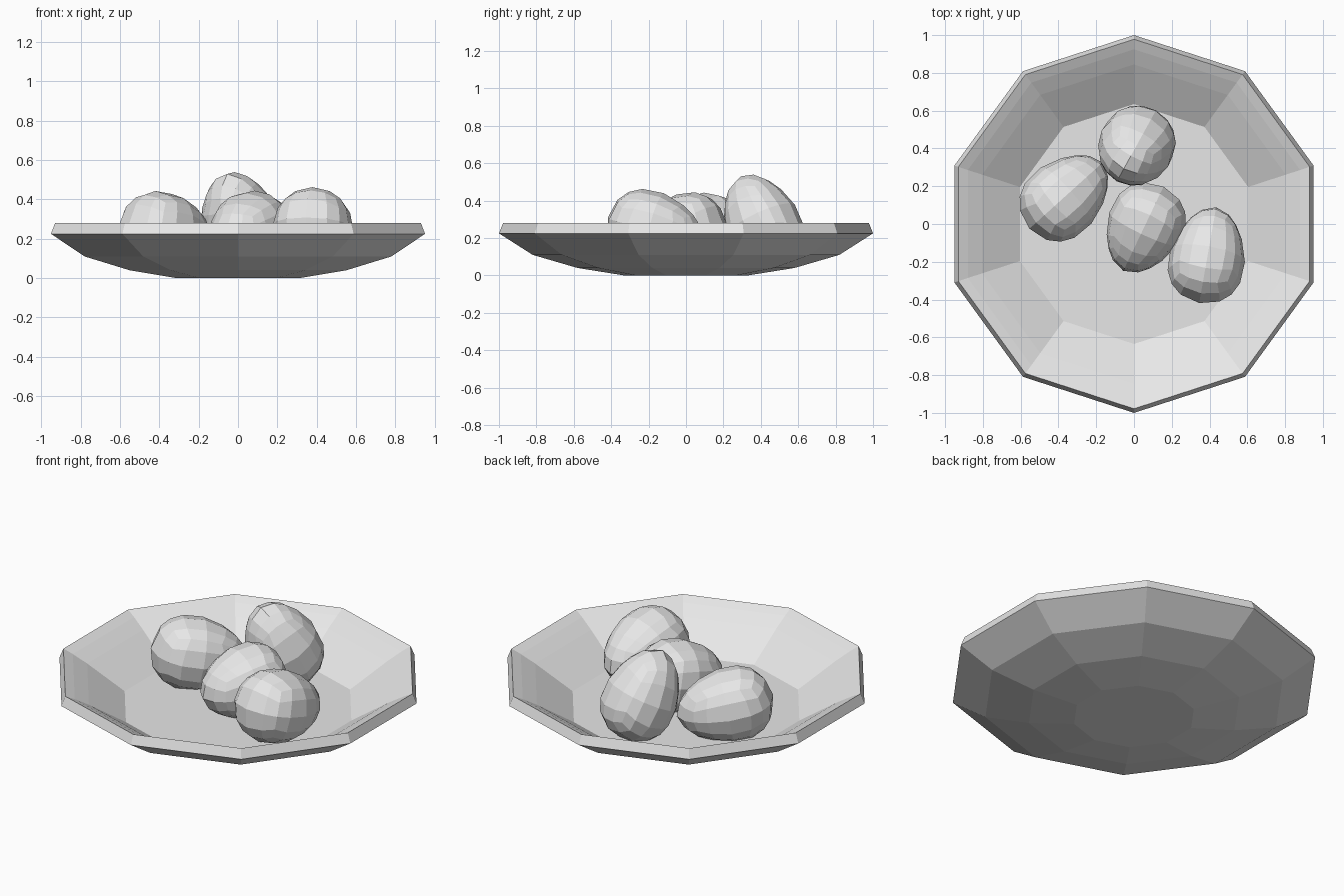
import bpy
import bmesh
import math
from mathutils import Vector

cube = bpy.data.objects.get("Cube")
if cube:
    bpy.data.objects.remove(cube, do_unlink=True)

# One plain grey for everything
grey = bpy.data.materials.new("plain_grey")
grey.use_nodes = True
grey.diffuse_color = (0.8, 0.8, 0.8, 1)
grey.node_tree.nodes["Principled BSDF"].inputs["Base Color"].default_value = grey.diffuse_color


def add_object(name, bm):
    """Turn a bmesh into a flat-shaded object."""
    bmesh.ops.recalc_face_normals(bm, faces=bm.faces)
    mesh = bpy.data.meshes.new(name)
    bm.to_mesh(mesh)
    bm.free()
    mesh.materials.append(grey)
    obj = bpy.data.objects.new(name, mesh)
    bpy.context.collection.objects.link(obj)
    return obj


def make_bowl(profile, sides):
    """Spin a (radius, height) profile into rings, capped at both ends."""
    bm = bmesh.new()
    rings = []
    for r, z in profile:
        angles = [math.pi / 2 + math.tau * i / sides for i in range(sides)]
        rings.append([bm.verts.new((r * math.cos(a), r * math.sin(a), z)) for a in angles])
    for low, high in zip(rings, rings[1:]):
        for i in range(sides):
            j = (i + 1) % sides
            bm.faces.new((low[i], low[j], high[j], high[i]))
    bm.faces.new(rings[0])
    bm.faces.new(rings[-1])
    return add_object("bowl", bm)


def make_egg(name, centre, axis, half_length=0.265, radius=0.2, taper=0.2):
    """Rounded cube stretched into an egg; axis points to the narrow end."""
    bm = bmesh.new()
    bmesh.ops.create_cube(bm, size=2)
    bmesh.ops.subdivide_edges(bm, edges=bm.edges[:], cuts=3, use_grid_fill=True)
    for v in bm.verts:
        v.co.normalize()
        width = radius * (1 - taper * v.co.z)
        v.co = Vector((v.co.x * width, v.co.y * width, v.co.z * half_length))
    egg = add_object(name, bm)
    egg.location = centre
    egg.rotation_euler = Vector(axis).to_track_quat('Z', 'Y').to_euler()
    return egg


# Bowl: outside from the foot up, over the rim, then down to the floor
make_bowl([(0.33, 0), (0.58, 0.04), (0.82, 0.11), (1.0, 0.225), (0.978, 0.28),
           (0.925, 0.255), (0.845, 0.21), (0.635, 0.075)], 10)

# Eggs: three lying on the floor, one leaning upright at the back
make_egg("egg_right", (-0.36, 0.15, 0.23), (0.73, 0.66, -0.18))
make_egg("egg_middle", (0.05, -0.025, 0.235), (-0.42, -0.88, -0.15), 0.25)
make_egg("egg_back", (0.005, 0.40, 0.295), (-0.22, -0.4, 0.87))
make_egg("egg_left", (0.39, -0.165, 0.245), (0.17, 0.96, -0.24))
